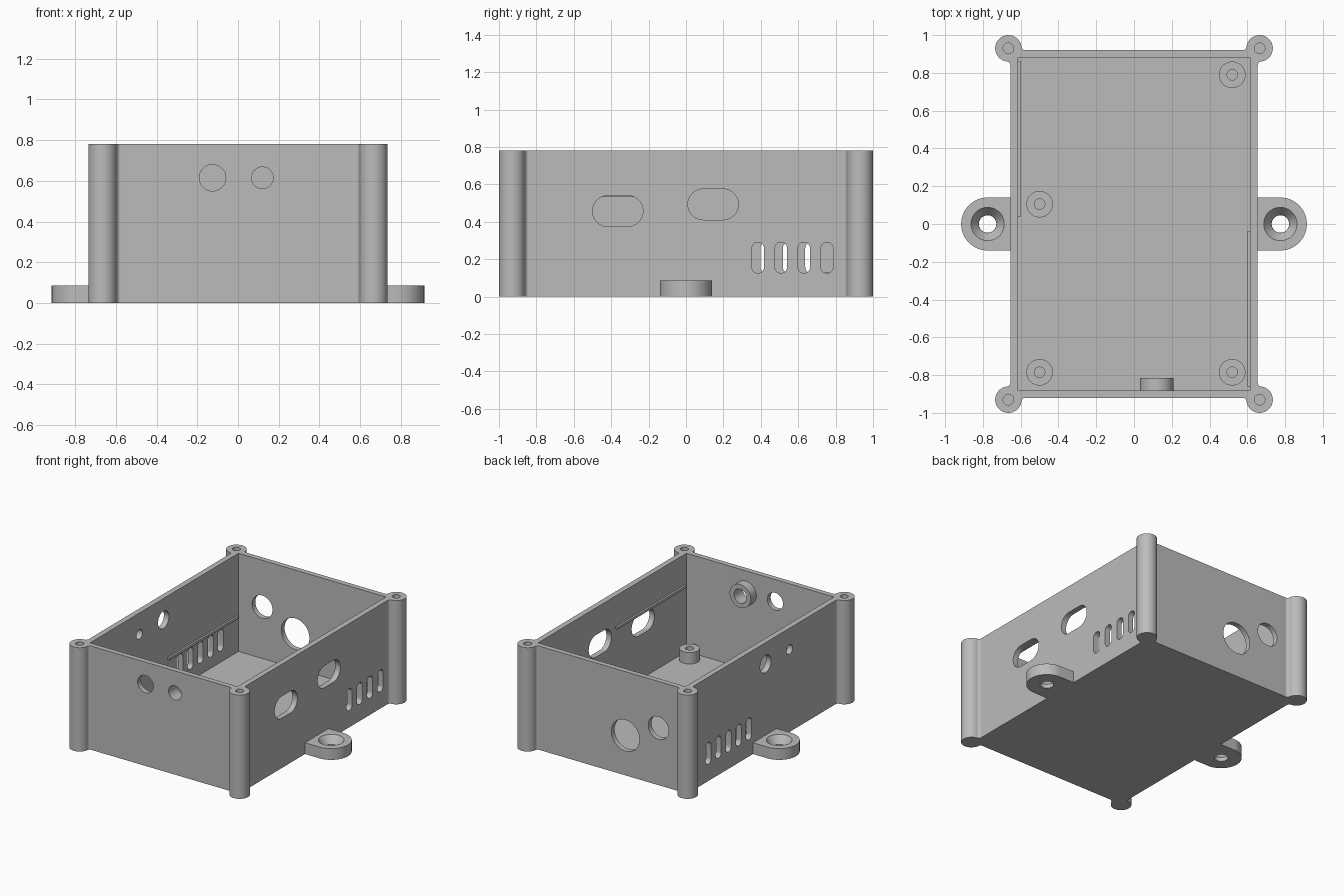
import bpy, bmesh
from math import sin, cos, pi, atan2, sqrt

if "Cube" in bpy.data.objects:
    bpy.data.objects.remove(bpy.data.objects["Cube"])

grey = bpy.data.materials.new("plain_grey")
grey.use_nodes = True
colour = (0.5, 0.5, 0.5, 1)
grey.diffuse_color = colour
grey.node_tree.nodes["Principled BSDF"].inputs["Base Color"].default_value = colour

# Main sizes
HX, HY, HEIGHT = 0.655, 0.92, 0.78
WALL, FLOOR = 0.042, 0.042
POST_X, POST_Y, POST_R, FILLET = 0.665, 0.93, 0.07, 0.02


def arc(cx, cy, r, a0, a1, n):
    return [(cx + r * cos(a0 + (a1 - a0) * i / n),
             cy + r * sin(a0 + (a1 - a0) * i / n)) for i in range(n + 1)]


def circle(cx, cy, r, n=48):
    return arc(cx, cy, r, 0, 2 * pi, n)[:-1]


def slot(cx, cy, length, width, upright=False):
    """Outline with two round ends."""
    r, h = width / 2, (length - width) / 2
    pts = arc(h, 0, r, -pi / 2, pi / 2, 20) + arc(-h, 0, r, pi / 2, 3 * pi / 2, 20)
    return [(cx - v, cy + u) if upright else (cx + u, cy + v) for u, v in pts]


def rect(x0, x1, y0, y1):
    return [(x0, y0), (x1, y0), (x1, y1), (x0, y1)]


def prism(name, low, a, b, axis="z", high=None):
    """Outline swept along an axis from a to b, with an optional second outline."""
    place = {"x": lambda u, v, w: (w, u, v),
             "y": lambda u, v, w: (u, w, v),
             "z": lambda u, v, w: (u, v, w)}[axis]
    bm = bmesh.new()
    bot = [bm.verts.new(place(u, v, a)) for u, v in low]
    top = [bm.verts.new(place(u, v, b)) for u, v in (high or low)]
    bm.faces.new(bot[::-1])
    bm.faces.new(top)
    for i in range(len(bot)):
        j = (i + 1) % len(bot)
        bm.faces.new((bot[i], bot[j], top[j], top[i]))
    bmesh.ops.recalc_face_normals(bm, faces=bm.faces)
    mesh = bpy.data.meshes.new(name)
    bm.to_mesh(mesh)
    bm.free()
    mesh.materials.append(grey)
    obj = bpy.data.objects.new(name, mesh)
    bpy.context.collection.objects.link(obj)
    return obj


def activate(obj):
    for o in bpy.context.selected_objects:
        o.select_set(False)
    obj.select_set(True)
    bpy.context.view_layer.objects.active = obj


def cut(obj, cutters):
    """Subtract the cutters, remove them and smooth the round faces."""
    activate(obj)
    for c in cutters:
        c.hide_render = True
        mod = obj.modifiers.new("cut", "BOOLEAN")
        mod.operation, mod.solver, mod.object = "DIFFERENCE", "EXACT", c
        bpy.ops.object.modifier_apply(modifier=mod.name)
        bpy.data.objects.remove(c)
    bpy.ops.object.shade_smooth_by_angle(angle=pi / 6)


# Case outline: one filleted corner post, mirrored to all four corners
lean = FILLET - (POST_X - HX)
d = sqrt((POST_R + FILLET) ** 2 - lean ** 2)
a = atan2(-d, lean)
corner = [(HX, POST_Y - d - 0.01)]
corner += arc(HX + FILLET, POST_Y - d, FILLET, pi, a + pi, 10)
corner += arc(POST_X, POST_Y, POST_R, a, pi / 2 - a, 36)[1:-1]
corner += arc(POST_X - d, HY + FILLET, FILLET, -pi / 2 - a, -pi / 2, 10)
corner += [(POST_X - d - 0.01, HY)]
outline = (corner + [(-x, y) for x, y in corner[::-1]]
           + [(-x, -y) for x, y in corner] + [(x, -y) for x, y in corner[::-1]])
case = prism("case", outline, 0, HEIGHT)

# Cavity and corner screw holes
ix, iy = HX - WALL, HY - WALL + 0.003
cutters = [prism("cavity", rect(-ix, ix, -iy, iy), FLOOR, 1)]
for sx in (-1, 1):
    for sy in (-1, 1):
        cutters.append(prism("screw_hole", circle(sx * POST_X, sy * POST_Y, 0.028, 24), 0.4, 1))

# Openings in the left and right walls
left_wall = [slot(-0.365, 0.457, 0.27, 0.165), slot(0.145, 0.493, 0.27, 0.165)]
left_wall += [slot(0.385 + 0.123 * i, 0.208, 0.165, 0.065, True) for i in range(4)]
right_wall = [slot(0.19 + 0.12 * i, 0.208, 0.165, 0.065, True) for i in range(5)]
right_wall += [circle(-0.01, 0.62, 0.065), circle(-0.295, 0.62, 0.036)]
cutters += [prism("opening", p, 0.5, 0.8, "x") for p in left_wall]
cutters += [prism("opening", p, -0.8, -0.5, "x") for p in right_wall]

# Openings in the front and back walls
jack = (0.12, 0.615)
front_wall = [circle(-0.125, 0.615, 0.065), circle(*jack, 0.053)]
back_wall = [circle(-0.14, 0.30, 0.117), circle(-0.415, 0.43, 0.085)]
cutters += [prism("opening", p, -1.1, -0.7, "y") for p in front_wall]
cutters += [prism("opening", p, 0.7, 1.1, "y") for p in back_wall]
cut(case, cutters)

# Collar behind the small front hole
collar = prism("front_collar", circle(*jack, 0.088), -iy - 0.005, -0.815, "y")
cut(collar, [prism("collar_hole", circle(*jack, 0.053), -1.1, -0.7, "y")])

# Standoffs on the floor
for x, y in ((0.52, 0.79), (-0.5, 0.105), (-0.5, -0.785), (0.52, -0.785)):
    peg = prism("standoff", circle(x, y, 0.07), FLOOR - 0.005, 0.128)
    cut(peg, [prism("standoff_hole", circle(x, y, 0.028, 24), FLOOR + 0.002, 0.2)])

# Thin board rails on the side walls
prism("right_rail", rect(-ix - 0.005, -0.598, 0.04, 0.86), 0.3, 0.318)
prism("left_rail", rect(0.598, ix + 0.005, -0.86, -0.04), 0.532, 0.55)

# Mounting lugs with countersunk holes
for side, sx in (("left", 1), ("right", -1)):
    shape = [(0.65, -0.14)] + arc(0.775, 0, 0.14, -pi / 2, pi / 2, 36) + [(0.65, 0.14)]
    lug = prism(side + "_lug", [(sx * x, y) for x, y in shape], 0, 0.085)
    cx = sx * 0.775
    cut(lug, [prism("bolt_hole", circle(cx, 0, 0.046), -0.1, 0.2),
              prism("countersink", circle(cx, 0, 0.047), 0.03, 0.09,
                    high=circle(cx, 0, 0.092))])
